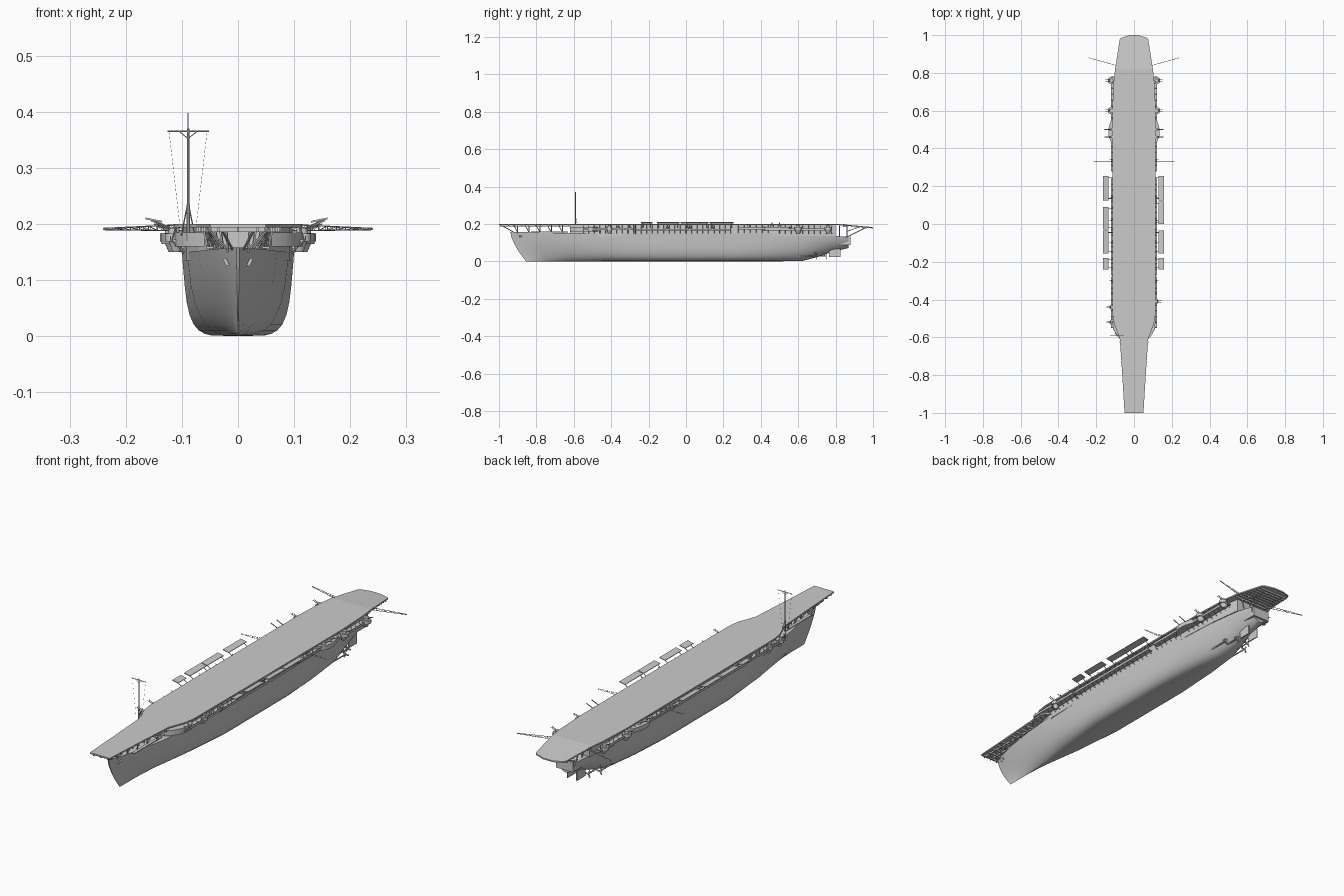
import bpy, bmesh, math
from mathutils import Matrix, Vector

cube = bpy.data.objects.get("Cube")
if cube:
    bpy.data.objects.remove(cube, do_unlink=True)

grey = bpy.data.materials.new("ship grey")
grey.use_nodes = True
grey.diffuse_color = (0.6, 0.6, 0.6, 1)
grey.node_tree.nodes["Principled BSDF"].inputs["Base Color"].default_value = (0.6, 0.6, 0.6, 1)


def finish(name, bm, smooth=False):
    bmesh.ops.recalc_face_normals(bm, faces=bm.faces)
    mesh = bpy.data.meshes.new(name)
    bm.to_mesh(mesh)
    bm.free()
    mesh.materials.append(grey)
    obj = bpy.data.objects.new(name, mesh)
    bpy.context.collection.objects.link(obj)
    if smooth:
        bpy.ops.object.select_all(action='DESELECT')
        obj.select_set(True)
        bpy.context.view_layer.objects.active = obj
        bpy.ops.object.shade_smooth_by_angle(angle=math.radians(35))
    return obj


def box(bm, centre, size, tilt=0):
    m = Matrix.Translation(centre) @ Matrix.Rotation(tilt, 4, 'Y') @ Matrix.Diagonal((*size, 1))
    bmesh.ops.create_cube(bm, size=1, matrix=m)


def drum(bm, centre, r, h, sides=14, r2=None):
    bmesh.ops.create_cone(bm, cap_ends=True, segments=sides, radius1=r, radius2=r if r2 is None else r2,
                          depth=h, matrix=Matrix.Translation(centre))


def rod(bm, a, b, r, sides=5):
    a, b = Vector(a), Vector(b)
    turn = (b - a).to_track_quat('Z', 'Y').to_matrix().to_4x4()
    bmesh.ops.create_cone(bm, cap_ends=True, segments=sides, radius1=r, radius2=r,
                          depth=(b - a).length, matrix=Matrix.Translation((a + b) / 2) @ turn)


def slab(bm, outline, z0, z1):
    low = [bm.verts.new((x, y, z0)) for x, y in outline]
    high = [bm.verts.new((x, y, z1)) for x, y in outline]
    bm.faces.new(low)
    bm.faces.new(high)
    for i in range(len(low)):
        j = (i + 1) % len(low)
        bm.faces.new((low[i], low[j], high[j], high[i]))


def mirrored(side):
    return side + [(-x, y) for x, y in reversed(side)]


# Hull: lofted stations of y, keel height, top height, half beam, fullness
stations = [(-.94, 0, .158, .003, 1), (-.89, 0, .157, .022, 1.1), (-.8, 0, .155, .045, 1.35),
            (-.65, 0, .152, .07, 1.9), (-.45, 0, .15, .09, 3), (-.2, 0, .15, .1, 5),
            (.25, 0, .15, .1, 5), (.45, 0, .15, .098, 3.6), (.62, .002, .148, .09, 2.5),
            (.7, .022, .144, .08, 2), (.78, .05, .138, .068, 1.8), (.87, .072, .13, .05, 1.8)]
bm = bmesh.new()
rings = []
levels = [0, .01, .03, .07, .14, .25, .4, .6, .8, 1]
for y, keel, top, beam, full in stations:
    half = []
    rake = .085 * max(0, min(1, (-.5 - y) / .44))
    for h in levels:
        x = beam * (.88 + .12 * h) * (1 - (1 - h) ** full) ** (1 / full)
        half.append((x, y + rake * (1 - h) ** 1.5, keel + (top - keel) * h))
    points = [(-x, yy, z) for x, yy, z in reversed(half[1:])] + half
    rings.append([bm.verts.new(p) for p in points])
for a, b in zip(rings, rings[1:]):
    for i in range(len(a) - 1):
        bm.faces.new((a[i], a[i + 1], b[i + 1], b[i]))
    bm.faces.new((a[0], b[0], b[-1], a[-1]))
bm.faces.new(rings[0])
bm.faces.new(rings[-1])
finish("hull", bm, True)

# Flight deck with the narrow bow and the drooped stern
side = [(.05, -1), (.062, -.8), (.075, -.61), (.082, -.59), (.105, -.53), (.113, -.48), (.115, 0),
        (.115, .6), (.108, .75), (.1, .82)]
bm = bmesh.new()
slab(bm, mirrored(side), .194, .2)
finish("flight_deck", bm)
bm = bmesh.new()
slab(bm, mirrored([(.1, .82), (.076, .975), (.07, .985), (.025, 1)]), .194, .2)
for v in bm.verts:
    v.co.z -= .018 * max(0, (v.co.y - .82) / .18) ** 1.5
finish("stern_ramp", bm)

# Hangar walls under the deck
bm = bmesh.new()
slab(bm, mirrored([(.04, -.62), (.07, -.55), (.092, -.45), (.097, -.2), (.097, .5), (.088, .66), (.07, .8)]),
     .135, .195)
finish("hangar", bm)

# Beams and stanchions under both overhangs
bm = bmesh.new()
for i in range(11):
    y = -.985 + i * .036
    w = .047 + .03 * i / 10
    box(bm, (0, y, .19), (2 * w, .004, .009))
for x in (-.035, 0, .035):
    box(bm, (x, -.8, .19), (.004, .39, .008))
for i in range(8):
    y = .82 + i * .021
    box(bm, (0, y, .19 - .0135 * (i / 7) ** 1.5), (.19 - .006 * i, .004, .008))
for s in (-1, 1):
    for y in (-.9, -.84, -.78, -.72, -.66):
        w = .018 + (y + .9) * .14
        rod(bm, (s * w, y, .15), (s * w * 1.2, y, .193), .0026)
        rod(bm, (s * w, y, .155), (s * .055, y - .02, .192), .002)
    rod(bm, (s * .01, -.92, .155), (s * .03, -.985, .192), .0025)
    for y in (.82, .86):
        rod(bm, (s * .045, y, .128), (s * .06, y, .192), .003)
    rod(bm, (s * .04, .86, .13), (s * .05, .96, .18), .0025)
    rod(bm, (s * .04, .86, .16), (s * .05, .93, .185), .002)
finish("deck_supports", bm)

# Side galleries with railings and brackets
bm = bmesh.new()
for s in (-1, 1):
    for y0, y1, z in ((-.55, -.28, .17), (-.27, .24, .166), (.28, .44, .172), (.5, .78, .168)):
        mid, long = (y0 + y1) / 2, y1 - y0
        box(bm, (s * .106, mid, z), (.03, long, .004))
        box(bm, (s * .12, mid, z + .004), (.002, long, .009))
        n = int(long / .03)
        for i in range(n + 1):
            y = y0 + long * i / n
            rod(bm, (s * .118, y, z), (s * .111, y, .194), .0014, 4)
            rod(bm, (s * .095, y, z - .02), (s * .118, y, z), .0016, 4)
    box(bm, (s * .05, -.73, .158), (.012, .2, .004), s * .1)
finish("galleries", bm)

# Gun sponsons, mounts and raised barrels
sponsons = [(1, .76), (-1, .76), (1, .6), (-1, .6), (1, -.41), (-1, -.44), (-1, -.52)]
tubs, guns = bmesh.new(), bmesh.new()
for s, y in sponsons:
    big = y > 0
    x, r = (.12, .019) if big else (.116, .014)
    drum(tubs, (s * x, y, .176), r, .014, 18)
    drum(tubs, (s * (x - .006), y, .16), r * .5, .02, 18, r)
    drum(guns, (s * x, y, .186), r * .55, .014)
    for d in (-.004, .004):
        rod(guns, (s * x, y + d, .189), (s * (x + .03), y + d, .2), .0014)
for s in (-1, 1):
    slab(tubs, [(s * .09, .4), (s * .125, .44), (s * .136, .47), (s * .134, .51), (s * .122, .55), (s * .09, .56)],
         .164, .184)
    slab(tubs, [(s * .06, -.62), (s * .085, -.6), (s * .11, -.56), (s * .115, -.5), (s * .09, -.47)], .16, .185)
    for y in (.46, .5):
        rod(guns, (s * .115, y, .19), (s * .155, y, .207), .0022)
        drum(guns, (s * .113, y, .188), .009, .014)
    for y in (-.36, -.3, -.1, .02, .14, .34):
        drum(guns, (s * .113, y, .176), .006, .016, 8)
        rod(guns, (s * .113, y, .184), (s * .128, y, .196), .0012)
finish("gun_sponsons", tubs, True)
finish("deck_guns", guns, True)

# Tilted outboard panels on arms
bm = bmesh.new()
panels = [(1, 0, .12), (1, .125, .255), (1, -.155, -.035), (1, -.24, -.18),
          (-1, .125, .255), (-1, -.03, .09), (-1, -.155, -.035), (-1, -.24, -.18)]
for s, y0, y1 in panels:
    x = .145 if s > 0 else .15
    box(bm, (s * x, (y0 + y1) / 2, .207), (.03, y1 - y0, .003), -s * .2)
    for y in (y0 + .01, y1 - .01):
        rod(bm, (s * .108, y, .18), (s * x, y, .205), .0016)
finish("outboard_panels", bm)

# Signal mast with its yard and stays
bm = bmesh.new()
mx, my = -.089, -.59
rod(bm, (mx, my, .17), (mx, my, .37), .0022, 8)
rod(bm, (mx, my, .17), (mx, my, .235), .0032, 8)
rod(bm, (mx - .037, my, .365), (mx + .037, my, .365), .0014)
rod(bm, (mx, my, .37), (mx, my, .398), .0006)
for s in (-1, 1):
    rod(bm, (mx, my, .352), (mx + s * .016, my, .365), .0009)
    rod(bm, (mx, my, .24), (mx + s * .012, my + .012, .18), .0012)
    rod(bm, (mx + s * .034, my, .365), (mx + s * .015, my, .2), .0003, 3)
finish("signal_mast", bm)

# Lattice radio booms swung out level
bm = bmesh.new()
for s in (-1, 1):
    for y, x0, x1, y1 in ((.84, .095, .24, .88), (.33, .11, .215, .33)):
        n = 9
        fat = .0011 if y > .5 else .0007
        low = [Vector((s * (x0 + (x1 - x0) * i / n), y + (y1 - y) * i / n, .188 + .002 * i / n)) for i in range(n + 1)]
        high = [p + Vector((0, 0, .011 * (1 - .8 * i / n))) for i, p in enumerate(low)]
        rod(bm, low[0], low[-1], fat, 4)
        rod(bm, high[0], high[-1], fat, 4)
        for i in range(n):
            rod(bm, low[i], high[i + 1], fat * .7, 4)
            rod(bm, low[i], high[i], fat * .7, 4)
finish("radio_booms", bm)

# Stern block, rudders, propeller shafts and blades
bm = bmesh.new()
box(bm, (0, .835, .11), (.085, .09, .045))
for s in (-1, 1):
    box(bm, (s * .024, .795, .045), (.005, .06, .042))
    rod(bm, (s * .024, .795, .06), (s * .024, .795, .085), .003)
    for x, y in ((.03, .75), (.055, .7)):
        rod(bm, (s * x, y - .13, .03), (s * x, y, .028), .003, 8)
        rod(bm, (s * x, y - .01, .028), (s * x * .8, y - .01, .065), .002)
        for k in range(3):
            a = k * math.tau / 3
            box(bm, (s * x + .009 * math.cos(a), y, .028 + .009 * math.sin(a)), (.016, .002, .007), -a)
finish("stern_gear", bm)

# Bow anchors
bm = bmesh.new()
for s in (-1, 1):
    box(bm, (s * .021, -.885, .132), (.006, .018, .014), s * .5)
finish("anchors", bm)
